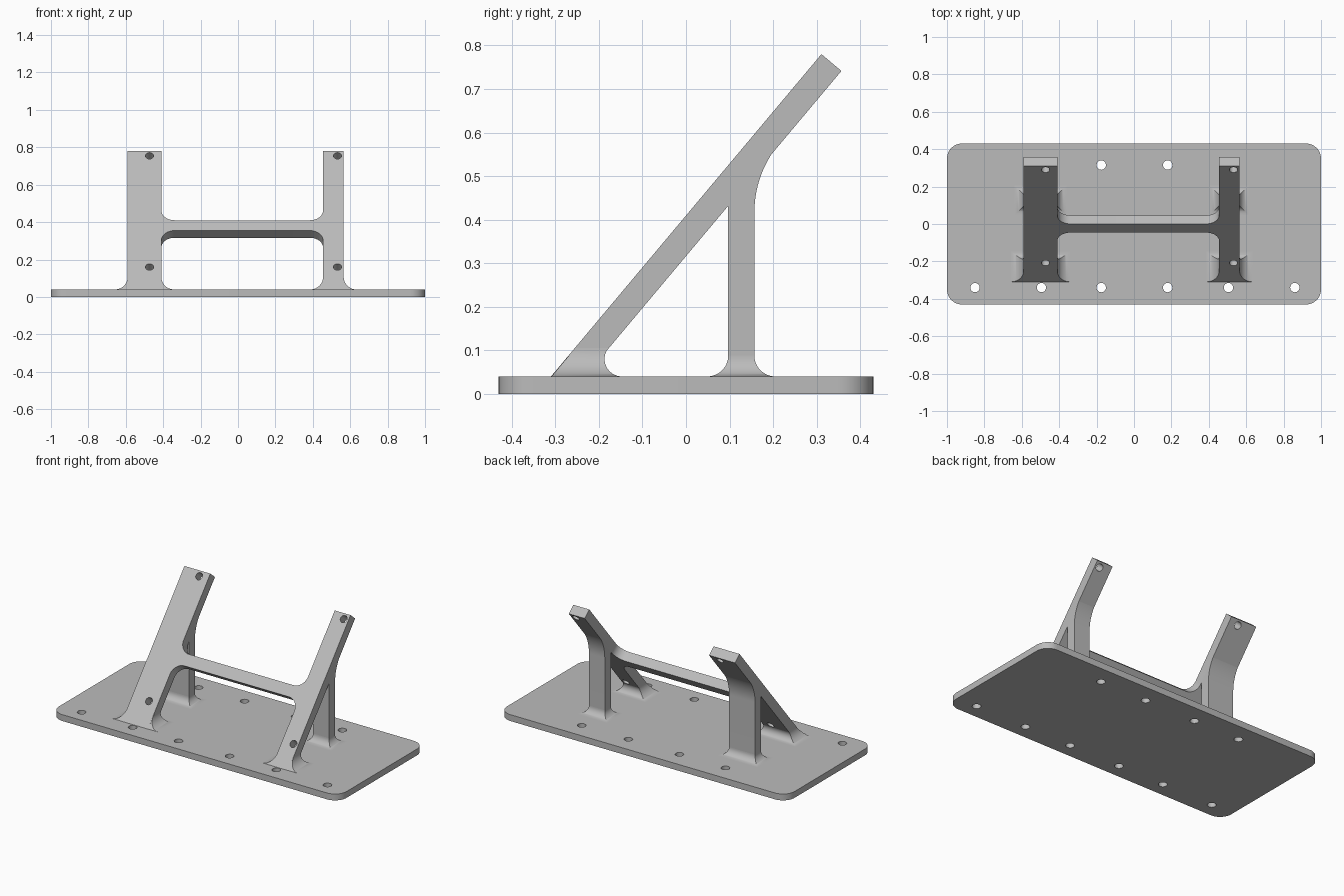
import bpy
import math
from mathutils import Vector

cube = bpy.data.objects.get("Cube")
if cube:
    bpy.data.objects.remove(cube)

grey = bpy.data.materials.new("plain_grey")
grey.use_nodes = True
grey.diffuse_color = (0.5, 0.5, 0.5, 1)
grey.node_tree.nodes["Principled BSDF"].inputs["Base Color"].default_value = (0.5, 0.5, 0.5, 1)

SLOPE = math.radians(50)
PLATE_TOP = 0.04
SLAB = 0.06                      # thickness of the sloping frame
TOE_Y = -0.31                    # front edge of the sloping legs
LEGS = {"right": (-0.59, -0.41), "left": (0.455, 0.565)}


def finish(obj):
    obj.data.materials.clear()
    obj.data.materials.append(grey)
    bpy.ops.object.select_all(action='DESELECT')
    obj.select_set(True)
    bpy.context.view_layer.objects.active = obj
    bpy.ops.object.shade_smooth_by_angle(angle=math.radians(30))


def rounded(corners, steps=10):
    """Outline from (x, y, radius) corners, with arcs where radius > 0."""
    out = []
    for i, (x, y, r) in enumerate(corners):
        p = Vector((x, y))
        if not r:
            out.append(p)
            continue
        u = (Vector(corners[i - 1][:2]) - p).normalized()
        v = (Vector(corners[(i + 1) % len(corners)][:2]) - p).normalized()
        half = u.angle(v) / 2
        centre = p + (u + v).normalized() * r / math.sin(half)
        a = (p + u * r / math.tan(half) - centre).normalized()
        b = (p + v * r / math.tan(half) - centre).normalized()
        out += [centre + a.slerp(b, k / steps) * r for k in range(steps + 1)]
    return out


def circle(x, y, r, n=24):
    return [Vector((x + r * math.cos(k * math.tau / n), y + r * math.sin(k * math.tau / n)))
            for k in range(n)]


def panel(name, outline, holes, thickness, location, rotation=(0, 0, 0)):
    """Flat outline with holes, extruded equally to both sides."""
    curve = bpy.data.curves.new(name, 'CURVE')
    curve.dimensions = '2D'
    curve.fill_mode = 'BOTH'
    curve.extrude = thickness / 2
    for loop in [outline] + holes:
        spline = curve.splines.new('POLY')
        spline.points.add(len(loop) - 1)
        for point, co in zip(spline.points, loop):
            point.co = (co.x, co.y, 0, 1)
        spline.use_cyclic_u = True
    obj = bpy.data.objects.new(name, curve)
    obj.location, obj.rotation_euler = location, rotation
    bpy.context.collection.objects.link(obj)
    bpy.ops.object.select_all(action='DESELECT')
    obj.select_set(True)
    bpy.context.view_layer.objects.active = obj
    bpy.ops.object.convert(target='MESH')
    finish(bpy.context.view_layer.objects.active)


def loft(name, rings):
    """Stack of rectangles (x0, x1, y0, y1, z) skinned into a solid."""
    verts, faces = [], []
    for x0, x1, y0, y1, z in rings:
        verts += [(x0, y0, z), (x1, y0, z), (x1, y1, z), (x0, y1, z)]
    for i in range(0, len(verts) - 4, 4):
        faces += [(i + k, i + (k + 1) % 4, i + 4 + (k + 1) % 4, i + 4 + k) for k in range(4)]
    n = len(verts)
    faces += [(3, 2, 1, 0), (n - 4, n - 3, n - 2, n - 1)]
    mesh = bpy.data.meshes.new(name)
    mesh.from_pydata(verts, [], faces)
    obj = bpy.data.objects.new(name, mesh)
    bpy.context.collection.objects.link(obj)
    finish(obj)


def flare(h, r):
    """Sideways reach of a concave fillet at height h."""
    return r - math.sqrt(max(0, r * r - (r - h) ** 2)) if h < r else 0


# Base plate with a front row of six holes and a back row of four
front_x = (-0.85, -0.495, -0.175, 0.18, 0.505, 0.86)
base_holes = [circle(x, -0.34, 0.025) for x in front_x]
base_holes += [circle(x, 0.315, 0.025) for x in front_x[1:5]]
base = rounded([(-1, -0.43, 0.08), (1, -0.43, 0.08), (1, 0.43, 0.08), (-1, 0.43, 0.08)])
panel("base_plate", base, base_holes, PLATE_TOP, (0, 0, PLATE_TOP / 2))

# Sloping frame: two legs joined by a crossbar with rounded inner corners
(a, b), (c, d) = LEGS["right"], LEGS["left"]
low, high, top, r = 0.411, 0.483, 0.966, 0.07
frame = rounded([(a, 0, 0), (b, 0, 0), (b, low, r), (c, low, r), (c, 0, 0), (d, 0, 0),
                 (d, top, 0), (c, top, 0), (c, high, r), (b, high, r), (b, top, 0), (a, top, 0)])
frame_holes = [circle(x, s, 0.022) for x in (-0.473, 0.532) for s in (0.157, 0.933)]
panel("sloping_frame", frame, frame_holes, SLAB,
      (0, TOE_Y + SLAB / 2 * math.sin(SLOPE), PLATE_TOP - SLAB / 2 * math.cos(SLOPE)),
      (SLOPE, 0, 0))

# Upright rear legs and the flared feet
Y0, Y1 = 0.097, 0.157
upright = rounded([(Y0, PLATE_TOP, 0), (Y1, PLATE_TOP, 0), (Y1, 0.506, 0.247),
                   (0.222, 0.584, 0), (0.2, 0.59, 0), (Y0, 0.45, 0)], 14)
for side, (x0, x1) in LEGS.items():
    panel(side + "_rear_leg", upright, [], x1 - x0, ((x0 + x1) / 2, 0, 0),
          (math.pi / 2, 0, math.pi / 2))

    rings = []
    for k in range(13):
        h = 0.048 * (1 - math.cos(k / 12 * math.pi / 2))
        o = flare(h, 0.048)
        rings.append((x0 - o, x1 + o, Y0 - o, Y1 + o, PLATE_TOP + h))
    loft(side + "_rear_foot", rings)

    rings = []
    for k in range(17):
        h = 0.04 * (1 - math.cos(k / 16 * (math.pi - SLOPE)))
        o = flare(h, 0.068)
        back = -0.147 - math.sqrt(max(0, 0.04 ** 2 - (h - 0.04) ** 2))
        rings.append((x0 - o, x1 + o, TOE_Y + 0.001 + h / math.tan(SLOPE), back, PLATE_TOP + h))
    loft(side + "_front_foot", rings)
